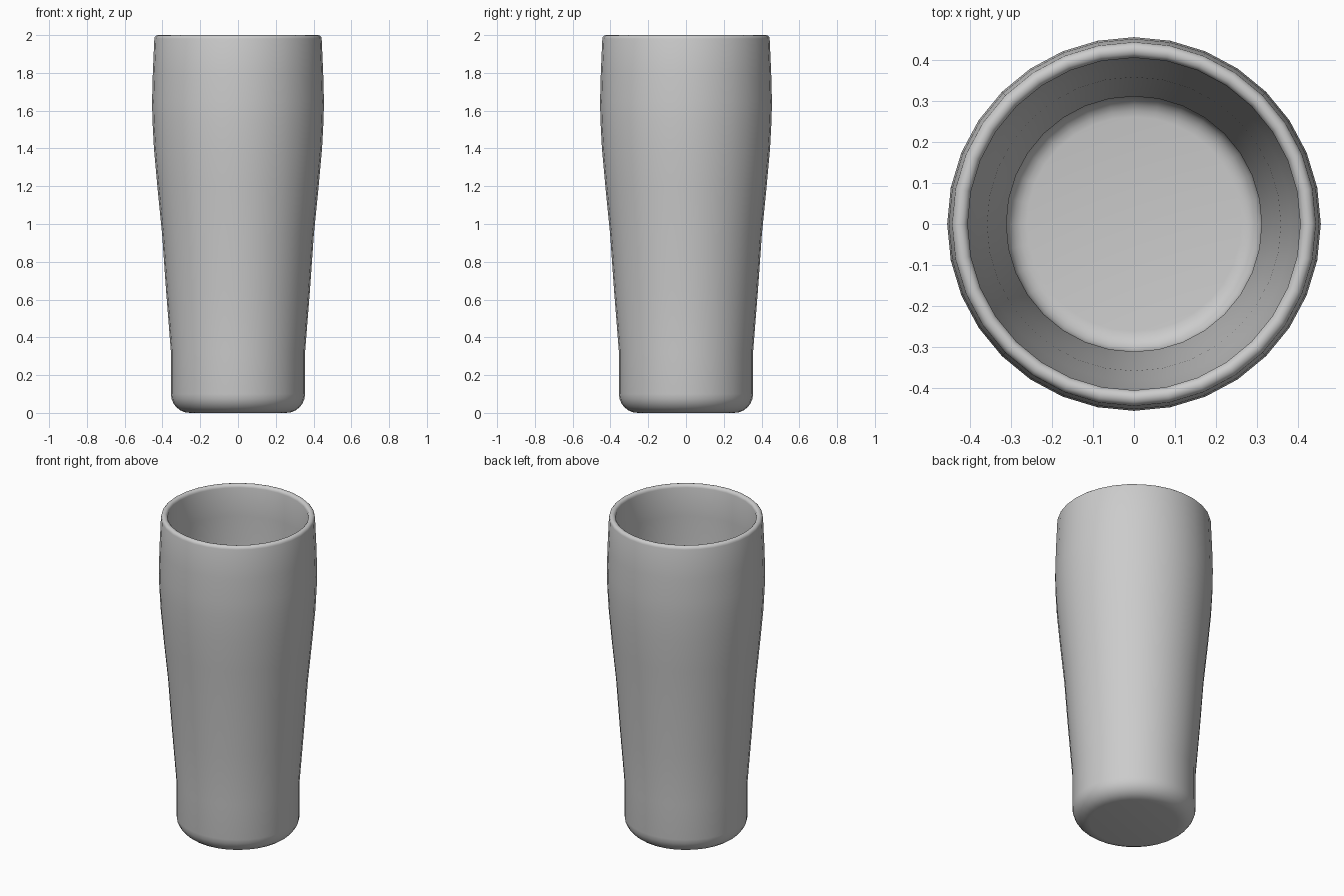
import bpy, bmesh, math

if "Cube" in bpy.data.objects:
    bpy.data.objects.remove(bpy.data.objects["Cube"])

SEGMENTS = 32

def arc(cx, cz, r, a0, a1, n):
    """Points on a circular arc in the radius/height plane."""
    return [(cx + r * math.cos(math.radians(a0 + (a1 - a0) * i / n)),
             cz + r * math.sin(math.radians(a0 + (a1 - a0) * i / n)))
            for i in range(n + 1)]

# Flared body: (outer radius, height)
body = [(0.355, 0.32), (0.381, 0.65), (0.402, 0.95), (0.427, 1.2),
        (0.445, 1.4), (0.453, 1.55), (0.455, 1.65), (0.451, 1.8)]
WALL = 0.044

# Section from bottom centre, up the outside, over the lip, down to the inner floor
profile = [(0, 0)]
profile += arc(0.255, 0.1, 0.1, -90, 0, 6)
profile += body
profile += arc(0.424, 1.981, 0.019, 0, 180, 6)
profile += [(r - WALL, z) for r, z in reversed(body)]
profile += arc(0.261, 0.11, 0.05, 0, -90, 5)
profile += [(0, 0.06)]

# Lathe the section into the tumbler
bm = bmesh.new()
verts = [bm.verts.new((r, 0, z)) for r, z in profile]
edges = [bm.edges.new(pair) for pair in zip(verts, verts[1:])]
bmesh.ops.spin(bm, geom=verts + edges, cent=(0, 0, 0), axis=(0, 0, 1),
               angle=2 * math.pi, steps=SEGMENTS, use_duplicate=False)
bmesh.ops.remove_doubles(bm, verts=bm.verts[:], dist=0.0005)
bmesh.ops.recalc_face_normals(bm, faces=bm.faces[:])
mesh = bpy.data.meshes.new("tumbler_glass")
bm.to_mesh(mesh)
bm.free()
tumbler = bpy.data.objects.new("tumbler_glass", mesh)
bpy.context.collection.objects.link(tumbler)
bpy.context.view_layer.objects.active = tumbler
tumbler.select_set(True)
bpy.ops.object.shade_smooth_by_angle(angle=math.radians(50))
